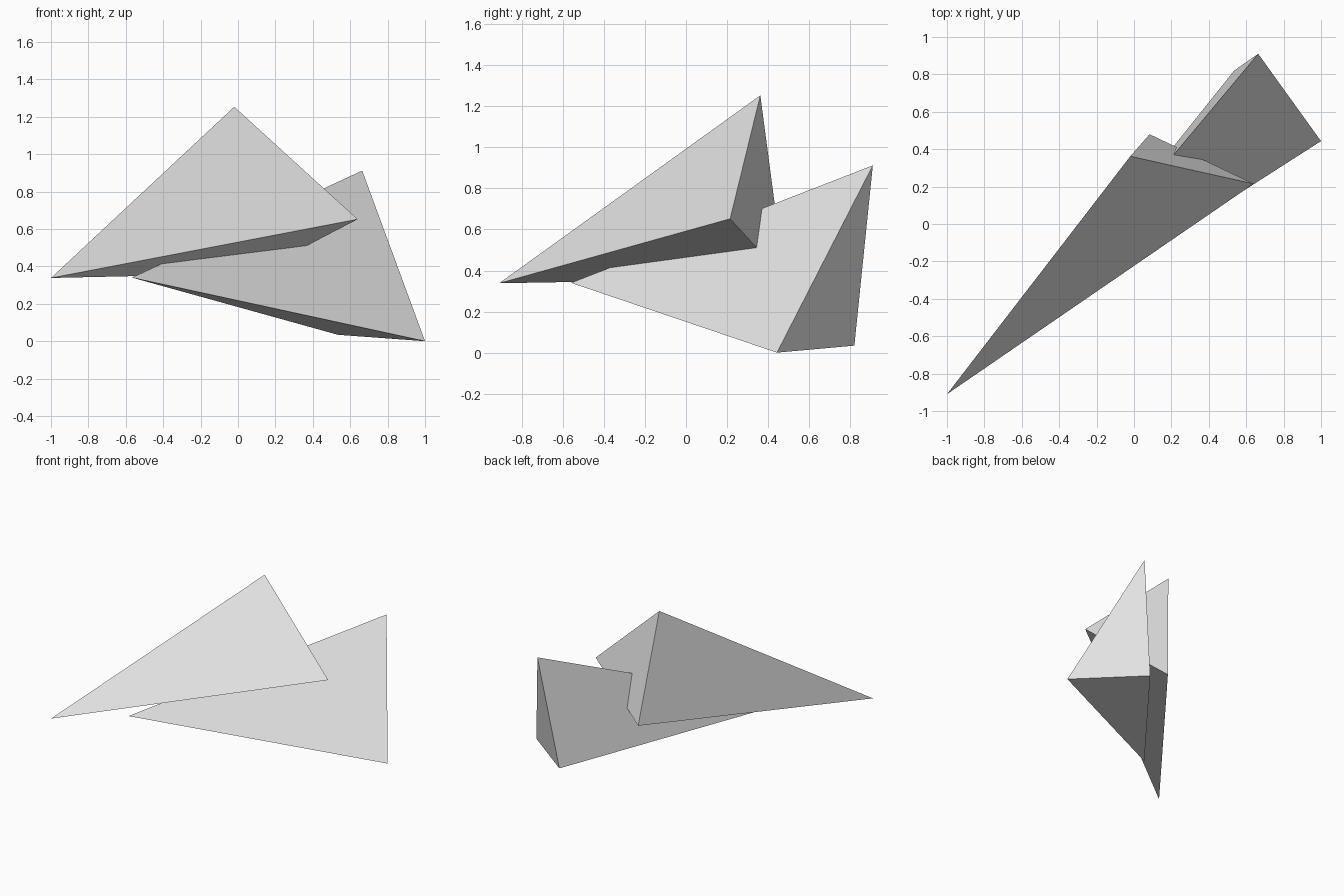
import bpy, bmesh
from mathutils import Vector

if "Cube" in bpy.data.objects:
    bpy.data.objects.remove(bpy.data.objects["Cube"])

grey = bpy.data.materials.new("light grey")
grey.diffuse_color = (0.8, 0.8, 0.8, 1)
grey.use_nodes = True
grey.node_tree.nodes["Principled BSDF"].inputs["Base Color"].default_value = grey.diffuse_color


def tetrahedron(name, corners):
    """Flat-faced solid spanning four corner points."""
    bm = bmesh.new()
    for c in corners:
        bm.verts.new(Vector(c))
    bmesh.ops.convex_hull(bm, input=bm.verts[:])
    bmesh.ops.recalc_face_normals(bm, faces=bm.faces[:])
    mesh = bpy.data.meshes.new(name)
    bm.to_mesh(mesh)
    bm.free()
    mesh.materials.append(grey)
    obj = bpy.data.objects.new(name, mesh)
    bpy.context.collection.objects.link(obj)
    return obj


# Upper shard: long tip at front left, apex on top
tetrahedron("upper_shard", [(-1, -0.91, 0.338), (-0.02, 0.362, 1.253),
                            (0.64, 0.215, 0.652), (0.083, 0.48, 0.362)])

# Lower shard: overlaps the upper one, wide end at back right
tetrahedron("lower_shard", [(-0.567, -0.56, 0.34), (1, 0.443, 0),
                            (0.535, 0.82, 0.034), (0.664, 0.91, 0.912)])
